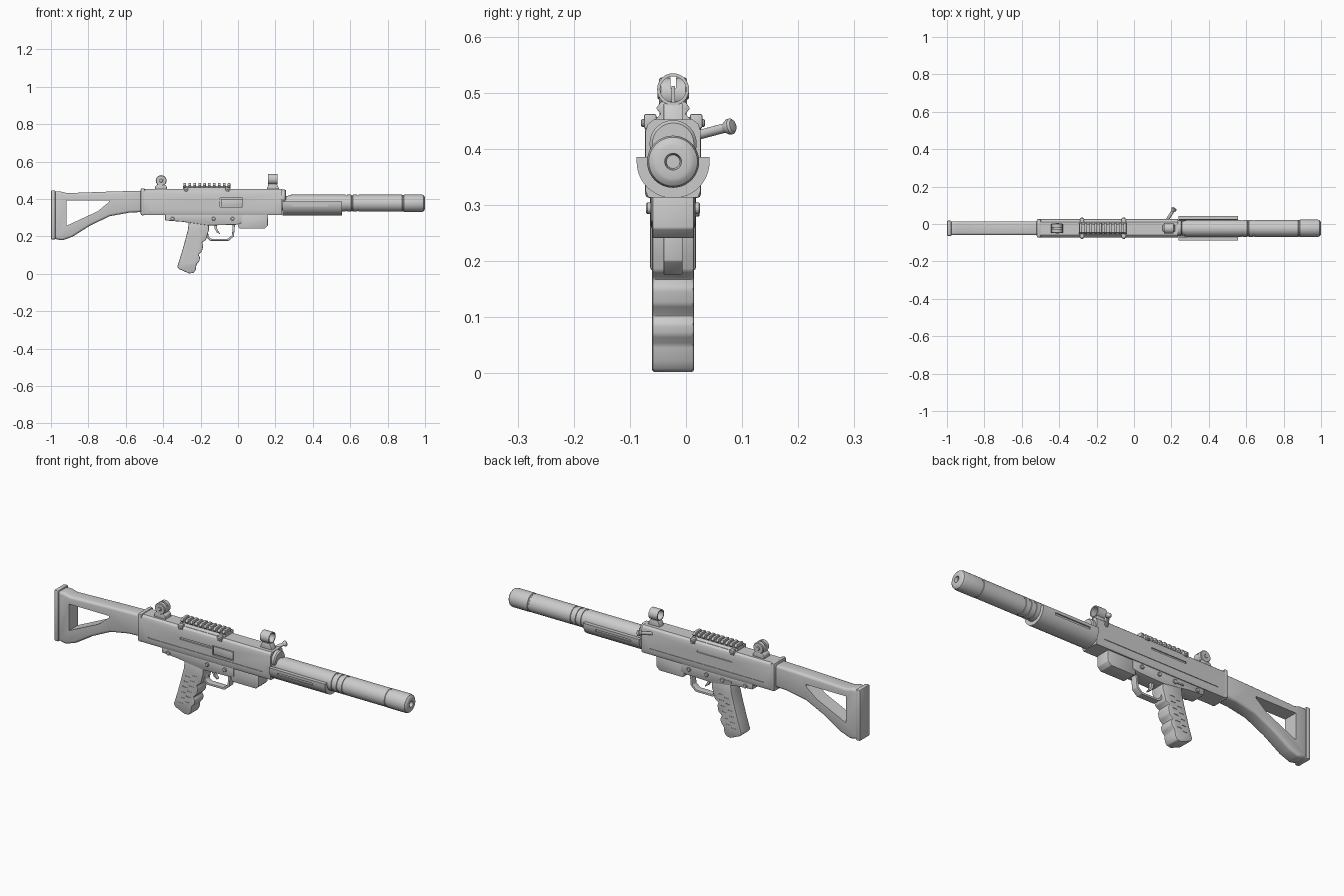
import bpy, bmesh, math
from mathutils import Vector, Matrix

CY = -0.023   # centre plane of the body
BZ = 0.377    # barrel axis height


def finish(name, bm, bevel=0.0, seg=2):
    bmesh.ops.recalc_face_normals(bm, faces=bm.faces)
    if bevel:
        edges = [e for e in bm.edges if e.calc_face_angle(0) > 0.5]
        bmesh.ops.bevel(bm, geom=edges, offset=bevel, segments=seg, profile=0.5,
                        affect='EDGES', clamp_overlap=True)
    me = bpy.data.meshes.new(name)
    bm.to_mesh(me)
    bm.free()
    ob = bpy.data.objects.new(name, me)
    bpy.context.collection.objects.link(ob)
    return ob


def prism(name, pts, a, b, axis='y', bevel=0.0, seg=2):
    """Extrude an outline: (x,z) along y, or (y,z) along x. y is relative to CY."""
    def place(p, t):
        return (p[0], CY + t, p[1]) if axis == 'y' else (t, CY + p[0], p[1])
    bm = bmesh.new()
    f = bm.faces.new([bm.verts.new(place(p, a)) for p in pts])
    r = bmesh.ops.extrude_face_region(bm, geom=[f])
    d = Vector(place((0, 0), b)) - Vector(place((0, 0), a))
    bmesh.ops.translate(bm, vec=d, verts=[v for v in r['geom'] if isinstance(v, bmesh.types.BMVert)])
    return finish(name, bm, bevel, seg)


def box(name, x0, x1, y0, y1, z0, z1, bevel=0.0):
    return prism(name, [(x0, z0), (x1, z0), (x1, z1), (x0, z1)], y0, y1, 'y', bevel)


def lathe(name, prof, origin, direction, n=32):
    """Spin a (distance, radius) profile round an axis; radius 0 closes it."""
    bm = bmesh.new()
    rot = Vector(direction).to_track_quat('Z', 'Y').to_matrix().to_4x4()
    vs = [bm.verts.new((r, 0, d)) for d, r in prof]
    es = [bm.edges.new(p) for p in zip(vs, vs[1:])]
    bmesh.ops.spin(bm, geom=vs + es, cent=(0, 0, 0), axis=(0, 0, 1),
                   angle=2 * math.pi, steps=n, use_duplicate=False)
    bmesh.ops.remove_doubles(bm, verts=bm.verts, dist=1e-5)
    bmesh.ops.transform(bm, matrix=Matrix.Translation(origin) @ rot, verts=bm.verts)
    return finish(name, bm)


def rod(name, p, q, r, n=24, c=0.002):
    p, q = Vector(p), Vector(q)
    L = (q - p).length
    return lathe(name, [(0, 0), (0, r - c), (c, r), (L - c, r), (L, r - c), (L, 0)], p, q - p, n)


def cut(ob, *cutters):
    for c in cutters:
        m = ob.modifiers.new('cut', 'BOOLEAN')
        m.operation, m.object, m.solver = 'DIFFERENCE', c, 'EXACT'
        bpy.context.view_layer.objects.active = ob
        bpy.ops.object.modifier_apply(modifier=m.name)
        bpy.data.objects.remove(c)


# Receiver body with grooves and ejection port
half = [(0.044, 0.313), (0.049, 0.325), (0.049, 0.432), (0.045, 0.444), (0.035, 0.452)]
receiver = prism('receiver', half + [(-y, z) for y, z in reversed(half)], -0.505, 0.235, 'x')
cut(receiver,
    box('c', -0.28, -0.09, -0.06, -0.043, 0.387, 0.397),
    box('c', -0.095, 0.025, -0.06, -0.039, 0.356, 0.404),
    box('c', -0.28, -0.08, 0.044, 0.06, 0.400, 0.409))
for s in (-1, 1):
    cut(receiver, box('c', -0.46, 0.19, *sorted((s * 0.046, s * 0.06)), 0.345, 0.351))
box('bolt_cover', -0.091, 0.021, -0.048, -0.03, 0.360, 0.400, 0.001)
prism('receiver_end_cap', [(-0.05, 0.312), (0.05, 0.312), (0.05, 0.457), (-0.05, 0.457)],
      -0.52, -0.498, 'x', 0.008)

# Lower housing, magazine stub and pins
prism('lower_housing', [(-0.39, 0.32), (-0.39, 0.285), (-0.30, 0.278), (-0.16, 0.258),
                        (-0.01, 0.262), (0.02, 0.27), (0.02, 0.32)], -0.04, 0.04, 'y', 0.005)
prism('magazine_stub', [(0.0, 0.32), (0.0, 0.25), (0.01, 0.241), (0.142, 0.241),
                        (0.16, 0.258), (0.16, 0.32)], -0.037, 0.037, 'y', 0.003)
for i, x in enumerate((-0.35, -0.13, -0.03)):
    rod(f'pin_{i}', (x, CY - 0.048, 0.294), (x, CY + 0.048, 0.294), 0.010, 16)

# Pistol grip with finger swells and side grooves
grip = prism('pistol_grip', [(-0.262, 0.285), (-0.268, 0.235), (-0.285, 0.17), (-0.305, 0.10), (-0.325, 0.038),
                             (-0.315, 0.025), (-0.262, 0.002), (-0.238, 0.004), (-0.226, 0.022),
                             (-0.222, 0.05), (-0.206, 0.068), (-0.203, 0.088), (-0.212, 0.102),
                             (-0.192, 0.122), (-0.186, 0.15), (-0.192, 0.168), (-0.170, 0.182),
                             (-0.163, 0.21), (-0.155, 0.235), (-0.155, 0.285)],
             -0.0375, 0.0375, 'y', 0.005)
for i in range(6):
    z = 0.055 + 0.029 * i
    x = -0.315 + (z - 0.03) * 0.28
    for s in (-1, 1):
        y0, y1 = sorted((s * 0.0355, s * 0.05))
        cut(grip, box('c', x + 0.012, x + 0.038, y0, y1, z, z + 0.004),
            box('c', x + 0.048, x + 0.074, y0, y1, z + 0.012, z + 0.016))

# Trigger guard and trigger
prism('trigger_guard', [(-0.172, 0.225), (-0.168, 0.195), (-0.148, 0.176), (-0.05, 0.176), (-0.022, 0.2),
                        (-0.016, 0.265), (-0.028, 0.265), (-0.032, 0.206), (-0.055, 0.187),
                        (-0.143, 0.187), (-0.158, 0.2), (-0.160, 0.225)], -0.017, 0.017, 'y', 0.002)
prism('trigger', [(-0.128, 0.27), (-0.125, 0.24), (-0.114, 0.222), (-0.098, 0.212), (-0.096, 0.217),
                  (-0.106, 0.228), (-0.112, 0.243), (-0.110, 0.27)], -0.009, 0.009, 'y', 0.001)

# Skeleton stock and butt plate
stock = prism('stock', [(-0.985, 0.44), (-0.95, 0.44), (-0.915, 0.431), (-0.66, 0.440), (-0.51, 0.444),
                        (-0.51, 0.330), (-0.58, 0.327), (-0.685, 0.308), (-0.79, 0.258), (-0.885, 0.198),
                        (-0.94, 0.178), (-0.985, 0.188)], -0.037, 0.037, 'y', 0.013, 3)
cut(stock, prism('c', [(-0.918, 0.392), (-0.69, 0.392), (-0.69, 0.384), (-0.75, 0.334),
                       (-0.918, 0.256)], -0.08, 0.08))
box('butt_plate', -1.0, -0.976, -0.041, 0.041, 0.183, 0.446, 0.006)

# Front trunnion above the barrel
lathe('front_trunnion', [(0, 0), (0, 0.042), (0.02, 0.042), (0.026, 0.037), (0.026, 0)],
      (0.23, CY, 0.409), (1, 0, 0))

# Suppressed barrel: ringed tube, end cap and shallow bore
prof = [(0.22, 0), (0.22, 0.038), (0.26, 0.038), (0.285, 0.0455)]
for x in (0.575, 0.605, 0.635):
    prof += [(x, 0.0455), (x + 0.001, 0.0425), (x + 0.008, 0.0425), (x + 0.009, 0.0455)]
prof += [(0.878, 0.0455), (0.880, 0.0435), (0.885, 0.0435), (0.887, 0.0465), (0.982, 0.0465),
         (0.992, 0.0435), (0.998, 0.036), (1.0, 0.030), (1.0, 0.015), (0.985, 0.012), (0.985, 0)]
lathe('suppressor', prof, (0, CY, BZ), (1, 0, 0), 40)

# Half-shell handguard with side slots
N = 24
arc = [(-math.pi * i / N) for i in range(N + 1)]
ring = [(0.065, 0.385)] + [(0.065 * math.cos(a), BZ + 0.065 * math.sin(a)) for a in arc] + [(-0.065, 0.385)]
ring += [(-0.046, 0.385)] + [(0.046 * math.cos(a), BZ + 0.046 * math.sin(a)) for a in reversed(arc)]
ring += [(0.046, 0.385)]
guard = prism('handguard', ring, 0.237, 0.555, 'x')
for s in (-1, 1):
    cut(guard, box('c', 0.285, 0.485, *sorted((s * 0.058, s * 0.08)), 0.360, 0.370))

# Top accessory rail with teeth and clamp bolts
prism('rail_base', [(-0.036, 0.448), (0.036, 0.448), (0.022, 0.462), (0.022, 0.470), (-0.022, 0.470),
                    (-0.022, 0.462)], -0.293, -0.04, 'x')
for i in range(10):
    x = -0.291 + i * 0.0262
    prism(f'rail_tooth_{i}', [(-0.022, 0.462), (0.022, 0.462), (0.030, 0.472), (0.022, 0.484),
                              (-0.022, 0.484), (-0.030, 0.472)], x, x + 0.014, 'x', 0.001)
for x in (-0.278, -0.055):
    for s in (-1, 1):
        box('rail_clamp', x - 0.012, x + 0.012, *sorted((s * 0.030, s * 0.052)), 0.436, 0.462, 0.003)
        rod('clamp_bolt', (x, CY + s * 0.045, 0.446), (x, CY + s * 0.057, 0.446), 0.007, 12)

# Rear drum sight
prism('rear_sight_base', [(-0.445, 0.448), (-0.378, 0.448), (-0.382, 0.468), (-0.395, 0.478),
                          (-0.43, 0.478), (-0.442, 0.468)], -0.024, 0.024, 'y', 0.002)
drum = rod('rear_sight_drum', (-0.411, CY - 0.025, 0.498), (-0.411, CY + 0.025, 0.498), 0.029, 24, 0.003)
rod('rear_sight_screw', (-0.411, CY - 0.028, 0.498), (-0.411, CY + 0.028, 0.498), 0.010, 12)
cut(drum, box('c', -0.47, -0.35, -0.005, 0.005, 0.508, 0.54))

# Hooded front sight
prism('front_sight_base', [(0.152, 0.448), (0.222, 0.448), (0.215, 0.465), (0.207, 0.481),
                           (0.165, 0.481), (0.158, 0.465)], -0.017, 0.017, 'y', 0.002)
lathe('front_sight_hood', [(0, 0.023), (0, 0.0285), (0.05, 0.0285), (0.05, 0.023), (0, 0.023)],
      (0.160, CY, 0.506), (1, 0, 0))
box('front_sight_post', 0.179, 0.191, -0.003, 0.003, 0.478, 0.512)

# Charging handle on the far side
root, tip = Vector((0.172, 0.012, 0.422)), Vector((0.213, 0.078, 0.4395))
rod('charging_handle', root, tip, 0.0085, 16)
L = (tip - root).length
lathe('charging_knob', [(L - 0.012, 0), (L - 0.012, 0.008), (L - 0.003, 0.014), (L + 0.003, 0.0145),
                        (L + 0.007, 0.011), (L + 0.009, 0)], root, tip - root, 20)

# Selector lever on the far side
rod('selector_hub', (-0.22, CY + 0.036, 0.29), (-0.22, CY + 0.047, 0.29), 0.011, 16)
box('selector_lever', -0.27, -0.22, 0.038, 0.045, 0.286, 0.295, 0.002)

# Smooth shading with sharp edges kept
for ob in bpy.data.objects:
    ob.select_set(True)
bpy.context.view_layer.objects.active = receiver
bpy.ops.object.shade_smooth_by_angle(angle=math.radians(32))
